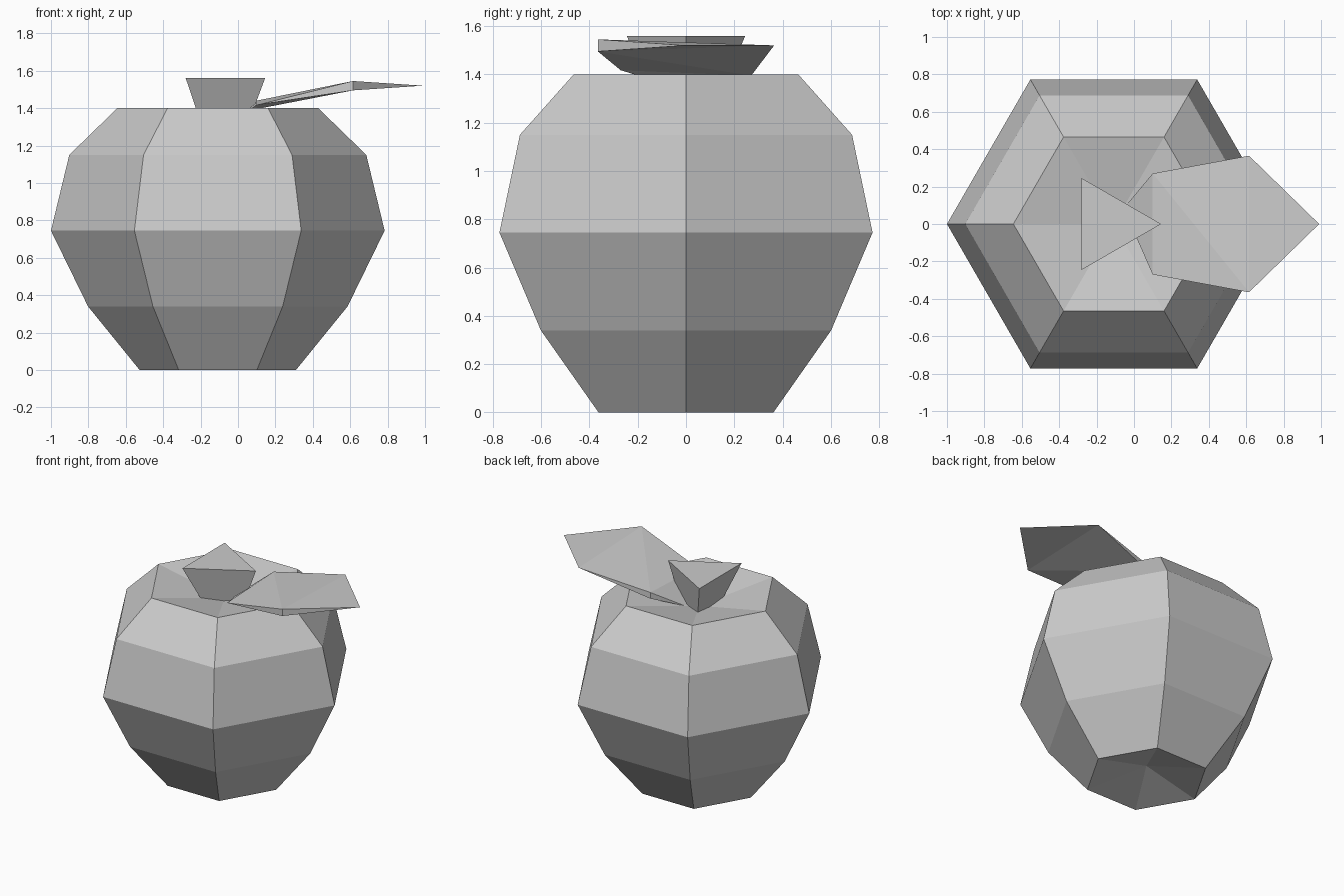
import bpy
import math

cube = bpy.data.objects.get("Cube")
if cube:
    bpy.data.objects.remove(cube, do_unlink=True)

# One plain grey for the whole fruit
grey = bpy.data.materials.new("plain_grey")
grey.use_nodes = True
grey.diffuse_color = (0.6, 0.6, 0.6, 1)
grey.node_tree.nodes["Principled BSDF"].inputs["Base Color"].default_value = (0.6, 0.6, 0.6, 1)


def make_object(name, verts, faces):
    mesh = bpy.data.meshes.new(name)
    mesh.from_pydata(verts, [], faces)
    mesh.materials.append(grey)
    obj = bpy.data.objects.new(name, mesh)
    bpy.context.collection.objects.link(obj)
    return obj


def loft(name, sides, rings, bottom, top):
    """Skin polygon rings (centre x, z, radius) and close both ends with a fan."""
    verts, faces = [], []
    for cx, z, r in rings:
        for i in range(sides):
            a = math.tau * i / sides
            verts.append((cx + r * math.cos(a), r * math.sin(a), z))
    low = len(verts)
    verts += [(rings[0][0], 0, bottom), (rings[-1][0], 0, top)]
    last = sides * (len(rings) - 1)
    for i in range(sides):
        j = (i + 1) % sides
        for k in range(0, last, sides):
            faces.append((k + i, k + j, k + sides + j, k + sides + i))
        faces.append((j, i, low))
        faces.append((last + i, last + j, low + 1))
    return make_object(name, verts, faces)


# Six-sided fruit with dimples at both ends
profile = [(0, 0.418), (0.34, 0.694), (0.745, 0.892), (1.15, 0.794), (1.4, 0.537)]
loft("fruit_body", 6, [(-0.108, z, r) for z, r in profile], 0.1, 1.295)

# Three-sided flaring stem rising from the dimple
loft("stem", 3, [(-0.107, 1.25, 0.136), (-0.138, 1.56, 0.283)], 1.25, 1.56)

# Thin folded leaf: thick only at two opposite corners
leaf_verts = [
    (-0.056, 0.083, 1.31),    # base
    (0.1, -0.27, 1.417),      # near right corner
    (0.615, 0.365, 1.52),     # far left corner
    (0.99, 0, 1.52),          # tip
    (0.1, 0.27, 1.44), (0.615, -0.365, 1.545),    # upper thick corners
    (0.1, 0.27, 1.395), (0.615, -0.365, 1.495),   # lower thick corners
]
upper = [(0, 1, 4), (1, 5, 4), (4, 5, 2), (5, 3, 2)]
lower = [tuple(v + 2 if v > 3 else v for v in reversed(f)) for f in upper]
rim = [(1, 7, 5), (7, 3, 5), (2, 6, 4), (6, 0, 4)]
make_object("leaf", leaf_verts, upper + lower + rim)
